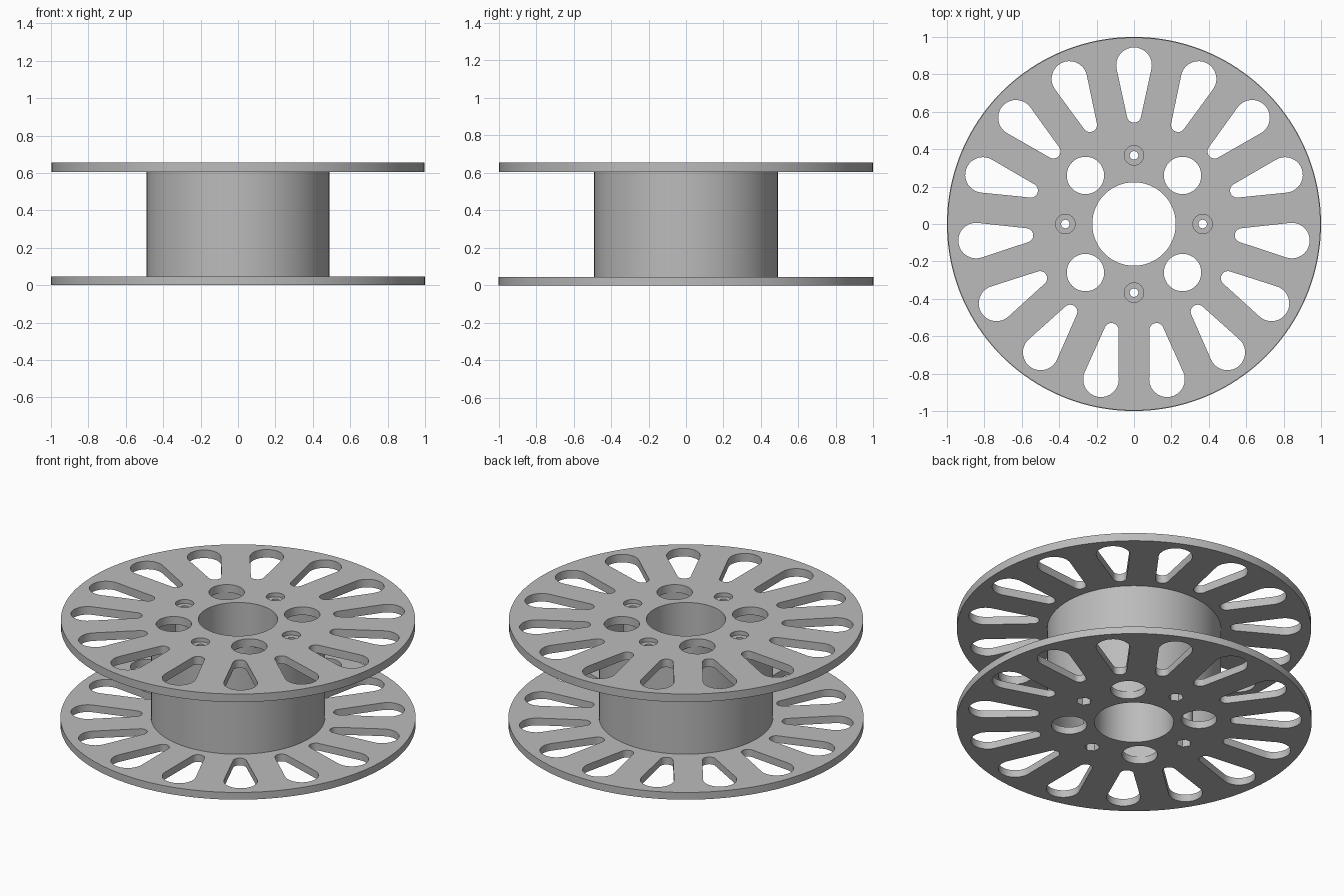
import bpy
import bmesh
from math import sin, cos, acos, pi, radians

if "Cube" in bpy.data.objects:
    bpy.data.objects.remove(bpy.data.objects["Cube"], do_unlink=True)

grey = bpy.data.materials.new("light_grey")
grey.use_nodes = True
grey.diffuse_color = (0.5, 0.5, 0.5, 1)
grey.node_tree.nodes["Principled BSDF"].inputs["Base Color"].default_value = (0.5, 0.5, 0.5, 1)


def arc(cx, cy, r, start, end, steps):
    return [(cx + r * cos(start + (end - start) * i / steps),
             cy + r * sin(start + (end - start) * i / steps)) for i in range(steps + 1)]


def circle(r, cx=0, cy=0, sides=96):
    return arc(cx, cy, r, 0, 2 * pi, sides)[:-1]


def turn(points, a):
    return [(x * cos(a) - y * sin(a), x * sin(a) + y * cos(a)) for x, y in points]


def around(points, count, first):
    return [turn(points, first + 2 * pi * k / count) for k in range(count)]


def slab(name, outlines, z0, z1):
    """Extrude nested outlines (outer edge plus holes) between two heights."""
    curve = bpy.data.curves.new(name + "_outline", "CURVE")
    curve.dimensions = "2D"
    curve.fill_mode = "BOTH"
    curve.extrude = (z1 - z0) / 2
    for pts in outlines:
        spline = curve.splines.new("POLY")
        spline.points.add(len(pts) - 1)
        for p, (x, y) in zip(spline.points, pts):
            p.co = (x, y, 0, 1)
        spline.use_cyclic_u = True
    helper = bpy.data.objects.new(name + "_outline", curve)
    bpy.context.collection.objects.link(helper)
    graph = bpy.context.evaluated_depsgraph_get()
    mesh = bpy.data.meshes.new_from_object(helper.evaluated_get(graph))
    bpy.data.objects.remove(helper, do_unlink=True)
    bpy.data.curves.remove(curve)

    # Weld caps to walls and lift into place
    bm = bmesh.new()
    bm.from_mesh(mesh)
    bmesh.ops.remove_doubles(bm, verts=bm.verts, dist=0.0001)
    bmesh.ops.recalc_face_normals(bm, faces=bm.faces)
    bmesh.ops.translate(bm, verts=bm.verts, vec=(0, 0, (z0 + z1) / 2))
    bm.to_mesh(mesh)
    bm.free()
    mesh.materials.clear()
    mesh.materials.append(grey)
    obj = bpy.data.objects.new(name, mesh)
    bpy.context.collection.objects.link(obj)
    bpy.ops.object.select_all(action="DESELECT")
    obj.select_set(True)
    bpy.context.view_layer.objects.active = obj
    bpy.ops.object.shade_smooth_by_angle(angle=radians(30))
    return obj


# Main sizes
FLOOR, CEILING, TOP = 0.045, 0.605, 0.655
BORE, BOLT_RING = 0.223, 0.367

# Teardrop slot: a wide outer arc and a narrow inner arc joined by tangents
wide, narrow, far, near = 0.095, 0.038, 0.849, 0.58
t = acos((narrow - wide) / (far - near))
slot = arc(far, 0, wide, -t, t, 20) + arc(near, 0, narrow, t, 2 * pi - t, 12)

# Openings shared by both flanges
openings = [circle(BORE)]
openings += around(slot, 15, pi / 2)
openings += around(circle(0.1, BOLT_RING, sides=48), 4, pi / 4)

# Flanges: nut pockets below, round screw recesses above
nuts = around(circle(0.043, BOLT_RING, sides=6), 4, 0)
recesses = around(circle(0.052, BOLT_RING, sides=32), 4, 0)
slab("bottom_flange", [circle(1.0, sides=160)] + openings + nuts, 0, FLOOR)
slab("top_flange", [circle(0.997, sides=160)] + openings + recesses, CEILING, TOP)

# Hollow hub: outer drum and inner bore tube
slab("drum_wall", [circle(0.49), circle(0.472)], FLOOR, CEILING)
slab("bore_tube", [circle(0.262), circle(BORE)], FLOOR, CEILING)

# Screw posts reach into the recesses to form their floors
for k, post in enumerate(recesses):
    hole = turn(circle(0.023, BOLT_RING, sides=24), k * pi / 2)
    slab("screw_post_%d" % (k + 1), [post, hole], FLOOR, TOP - 0.025)
